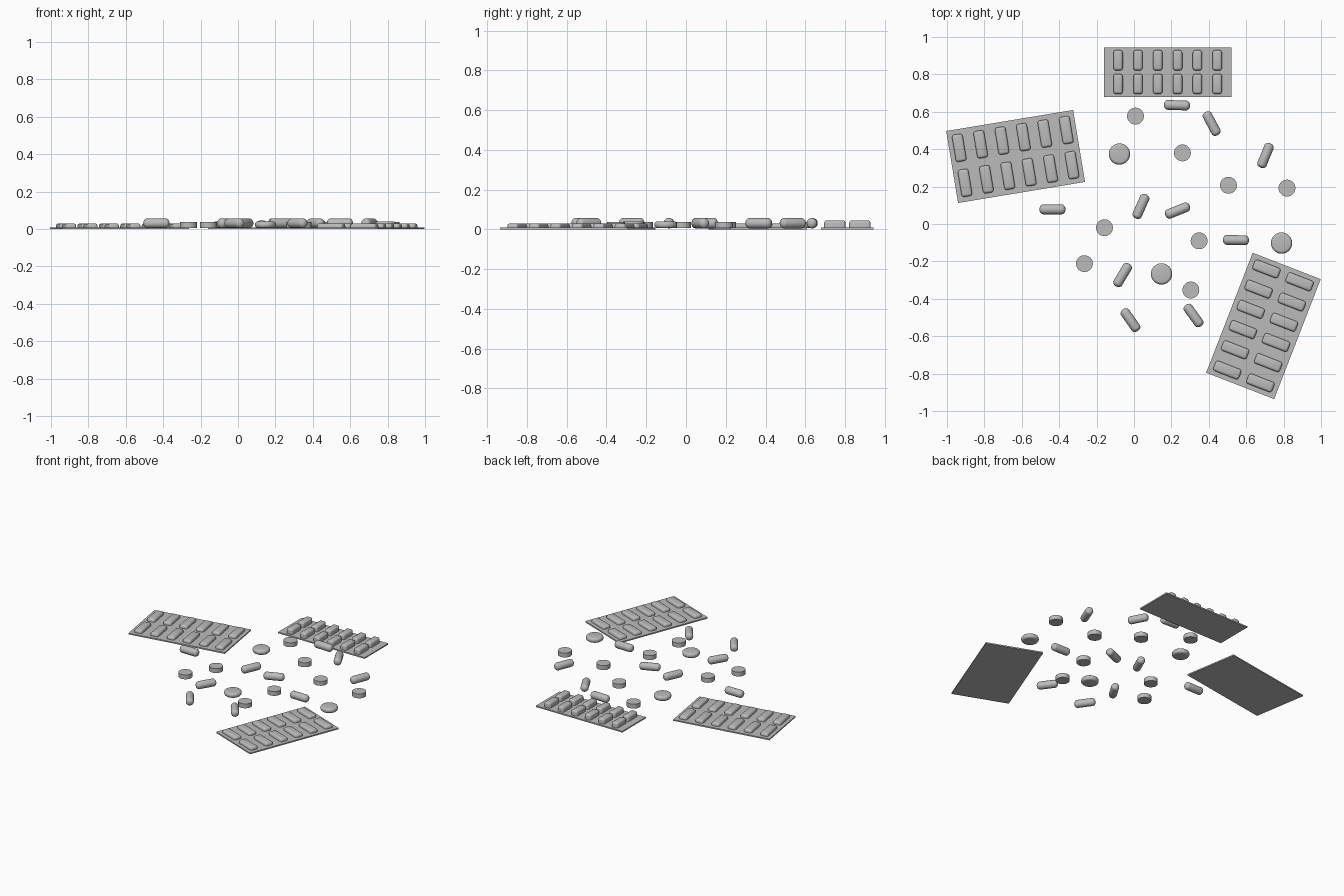
import bpy, bmesh, math
from mathutils import Matrix

cube = bpy.data.objects.get("Cube")
if cube:
    bpy.data.objects.remove(cube, do_unlink=True)

grey = bpy.data.materials.new("plain grey")
grey.use_nodes = True
colour = (0.5, 0.5, 0.5, 1)
grey.diffuse_color = colour
grey.node_tree.nodes["Principled BSDF"].inputs["Base Color"].default_value = colour


def finish(name, bm, loc, angle=0, smooth=True):
    """Turn a bmesh into a placed, shaded object."""
    bmesh.ops.recalc_face_normals(bm, faces=bm.faces)
    mesh = bpy.data.meshes.new(name)
    bm.to_mesh(mesh)
    bm.free()
    mesh.materials.append(grey)
    ob = bpy.data.objects.new(name, mesh)
    bpy.context.collection.objects.link(ob)
    ob.location = loc
    ob.rotation_euler.z = math.radians(angle)
    if smooth:
        bpy.ops.object.select_all(action='DESELECT')
        ob.select_set(True)
        bpy.context.view_layer.objects.active = ob
        bpy.ops.object.shade_smooth_by_angle(angle=math.radians(40))
    return ob


def box(bm, size, centre):
    m = Matrix.Translation(centre) @ Matrix.Diagonal((*size, 1))
    return bmesh.ops.create_cube(bm, size=1, matrix=m)["verts"]


def lathe(profile, steps=32):
    """Revolve (radius, height) points about z."""
    bm = bmesh.new()
    verts = [bm.verts.new((r, 0, h)) for r, h in profile]
    edges = [bm.edges.new(pair) for pair in zip(verts, verts[1:])]
    bmesh.ops.spin(bm, geom=verts + edges, cent=(0, 0, 0), axis=(0, 0, 1),
                   angle=math.tau, steps=steps)
    bmesh.ops.remove_doubles(bm, verts=bm.verts, dist=1e-5)
    return bm


# Blister packs: backing sheet and a grid of twelve raised pockets
SHEET = 0.009


def blister_pack(side, loc, angle, size, pocket, pitch, row_gap):
    bm = bmesh.new()
    box(bm, (*size, SHEET), (0, 0, SHEET / 2))
    finish(side + "_pack_sheet", bm, loc, angle, smooth=False)

    bm = bmesh.new()
    w, d, h = pocket
    for col in range(6):
        for row in (-0.5, 0.5):
            x, y = (col - 2.5) * pitch, row * row_gap
            box(bm, (w, d, h), (x, y, SHEET + h / 2))
    # round the upright corners and the top rim, leaving the base flat
    rim = [e for e in bm.edges if max(v.co.z for v in e.verts) > SHEET + h / 2]
    bmesh.ops.bevel(bm, geom=rim, offset=0.014, segments=4, profile=0.5,
                    affect='EDGES', clamp_overlap=True)
    finish(side + "_pack_pockets", bm, loc, angle)


blister_pack("back", (0.18, 0.812, 0), 0, (0.68, 0.265), (0.05, 0.108, 0.036), 0.106, 0.126)
blister_pack("right", (-0.633, 0.361, 0), 9.4, (0.688, 0.39), (0.058, 0.147, 0.021), 0.116, 0.19)
blister_pack("left", (0.692, -0.545, 0), 68.8, (0.688, 0.39), (0.058, 0.147, 0.021), 0.116, 0.19)

# Loose capsules: blunt rounded ends, lying flat
R, HALF, DOME = 0.026, 0.07, 0.02
quarter = [math.radians(a) for a in range(0, 91, 15)]
end = [(R * math.cos(a), HALF - DOME + DOME * math.sin(a)) for a in quarter]
capsule_profile = [(r, -h) for r, h in reversed(end)] + end

capsules = [
    (0.23, 0.635, -2), (0.415, 0.537, -62), (0.703, 0.366, 68),
    (0.037, 0.094, 66), (0.233, 0.072, 22), (-0.436, 0.078, 0),
    (0.545, -0.086, -1), (-0.061, -0.273, 59), (-0.019, -0.514, -55),
    (0.318, -0.489, -54),
]
for i, (x, y, angle) in enumerate(capsules, 1):
    bm = lathe(capsule_profile, 24)
    bmesh.ops.rotate(bm, verts=bm.verts, cent=(0, 0, 0),
                     matrix=Matrix.Rotation(math.pi / 2, 3, 'Y'))
    finish(f"capsule_{i}", bm, (x, y, 0.031), angle)

# Small tablets: plain discs
small = [
    (0.008, 0.577), (0.259, 0.38), (0.505, 0.207), (0.818, 0.192),
    (-0.158, -0.02), (0.348, -0.09), (-0.265, -0.212), (0.304, -0.353),
]
for i, (x, y) in enumerate(small, 1):
    bm = lathe([(0, 0.006), (0.045, 0.006), (0.045, 0.037), (0, 0.037)])
    finish(f"small_tablet_{i}", bm, (x, y, 0))

# Large tablets: discs with a rounded rim
rim = [math.radians(a) for a in range(-90, 91, 20)]
round_profile = [(0, -0.017)]
round_profile += [(0.043 + 0.014 * math.cos(a), 0.017 * math.sin(a)) for a in rim]
round_profile += [(0, 0.017)]
for i, (x, y) in enumerate([(-0.078, 0.374), (0.789, -0.102), (0.147, -0.267)], 1):
    finish(f"large_tablet_{i}", lathe(round_profile), (x, y, 0.023))
